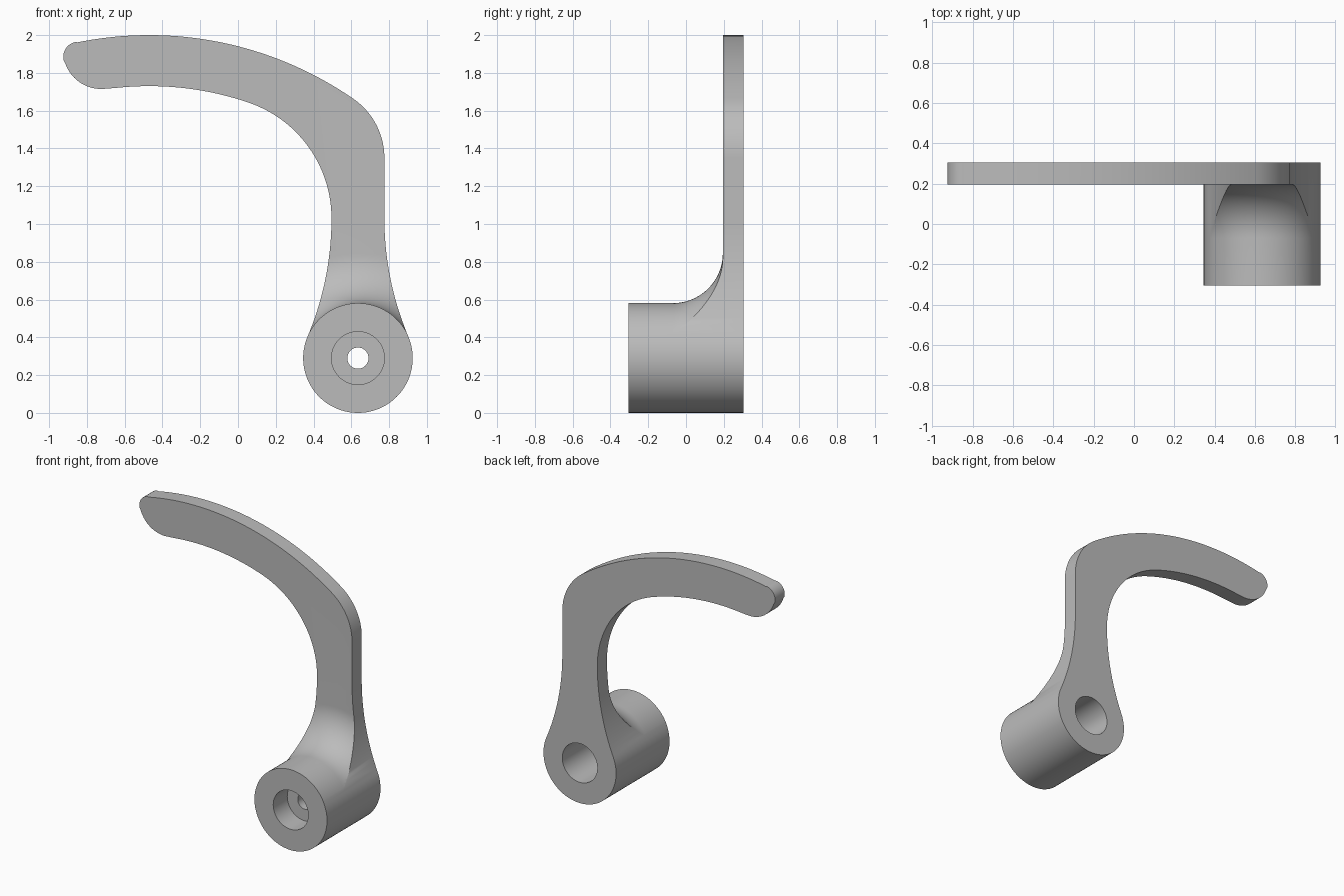
import bpy, bmesh
from math import sin, cos, radians, pi
from mathutils import Vector, Matrix

cube = bpy.data.objects.get("Cube")
if cube:
    bpy.data.objects.remove(cube, do_unlink=True)

AXIS = Vector((0.635, 0, 0.29))   # centre line of the boss
BOSS_R, HALF = 0.29, 0.305

grey = bpy.data.materials.new("plain_grey")
grey.use_nodes = True
grey.diffuse_color = (0.5, 0.5, 0.5, 1)
grey.node_tree.nodes["Principled BSDF"].inputs["Base Color"].default_value = (0.5, 0.5, 0.5, 1)


def finish(bm, name):
    bmesh.ops.recalc_face_normals(bm, faces=bm.faces)
    mesh = bpy.data.meshes.new(name)
    bm.to_mesh(mesh)
    bm.free()
    mesh.materials.append(grey)
    obj = bpy.data.objects.new(name, mesh)
    bpy.context.collection.objects.link(obj)
    return obj


def arc(cx, cz, r, start, end, steps):
    angles = [radians(start + (end - start) * i / steps) for i in range(steps + 1)]
    return [Vector((cx + r * cos(a), 0, cz + r * sin(a))) for a in angles]


def lathe(name, profile, steps=128):
    """Spin (radius, y) pairs around the boss axis."""
    bm = bmesh.new()
    verts = [bm.verts.new((AXIS.x + r, y, AXIS.z)) for r, y in profile]
    edges = [bm.edges.new(pair) for pair in zip(verts, verts[1:])]
    bmesh.ops.spin(bm, geom=verts + edges, cent=AXIS, axis=(0, 1, 0),
                   angle=2 * pi, steps=steps, use_merge=True)
    bmesh.ops.remove_doubles(bm, verts=bm.verts, dist=1e-5)
    return finish(bm, name)


# Lever outline: neck flares, boss, shoulder, curved arm and rounded tip
path = (arc(-0.47, 0.1, 1.63, 96.3, 71.1, 24)
        + arc(-0.152, 1.03, 0.647, 71.1, 0, 28)
        + arc(-1.115, 1.03, 1.61, 0, -22.9, 24)
        + arc(AXIS.x, AXIS.z, BOSS_R, 157.1, 382.9, 80)
        + arc(2.385, 1.03, 1.61, 202.9, 180, 24)
        + arc(0.395, 1.35, 0.38, 0, 56, 20)
        + arc(-0.47, 0.1, 1.9, 55.7, 101.5, 40)
        + arc(-0.845, 1.885, 0.08, 102, 194, 16)
        + arc(-0.725, 1.915, 0.2, 194, 275, 16))
outline = [path[0]]
for p in path[1:]:
    if (p - outline[-1]).length > 0.004:
        outline.append(p)

# Extrude the outline through the full boss depth
bm = bmesh.new()
face = bm.faces.new([bm.verts.new(p + Vector((0, -HALF, 0))) for p in outline])
ext = bmesh.ops.extrude_face_region(bm, geom=[face], use_keep_orig=True)
bmesh.ops.translate(bm, vec=(0, 2 * HALF, 0),
                    verts=[v for v in ext["geom"] if isinstance(v, bmesh.types.BMVert)])
lever = finish(bm, "lever")

# Envelope: boss, concave fillet, then the thin plate of the arm
PLATE_Y, FILLET = 0.195, 0.265
r0 = BOSS_R + 0.0008
fillet = [(r0 + FILLET * (1 - cos(a)), PLATE_Y - FILLET + FILLET * sin(a))
          for a in (pi / 2 * i / 20 for i in range(21))]
envelope = lathe("envelope_cutter",
                 [(0, -0.4), (r0, -0.4)] + fillet + [(3, PLATE_Y), (3, 0.4), (0, 0.4)])

# Stepped bore: counterbore at both ends with a small hole through the web
bore = lathe("bore_cutter",
             [(0, -0.4), (0.14, -0.4), (0.14, -0.145), (0.056, -0.145),
              (0.056, -0.045), (0.14, -0.045), (0.14, 0.4), (0, 0.4)], 96)

bpy.ops.object.select_all(action='DESELECT')
bpy.context.view_layer.objects.active = lever
lever.select_set(True)
for cutter, operation in ((envelope, 'INTERSECT'), (bore, 'DIFFERENCE')):
    mod = lever.modifiers.new(cutter.name, 'BOOLEAN')
    mod.operation, mod.object, mod.solver = operation, cutter, 'EXACT'
    bpy.ops.object.modifier_apply(modifier=mod.name)
    bpy.data.objects.remove(cutter, do_unlink=True)

bpy.ops.object.shade_smooth_by_angle(angle=radians(25))
